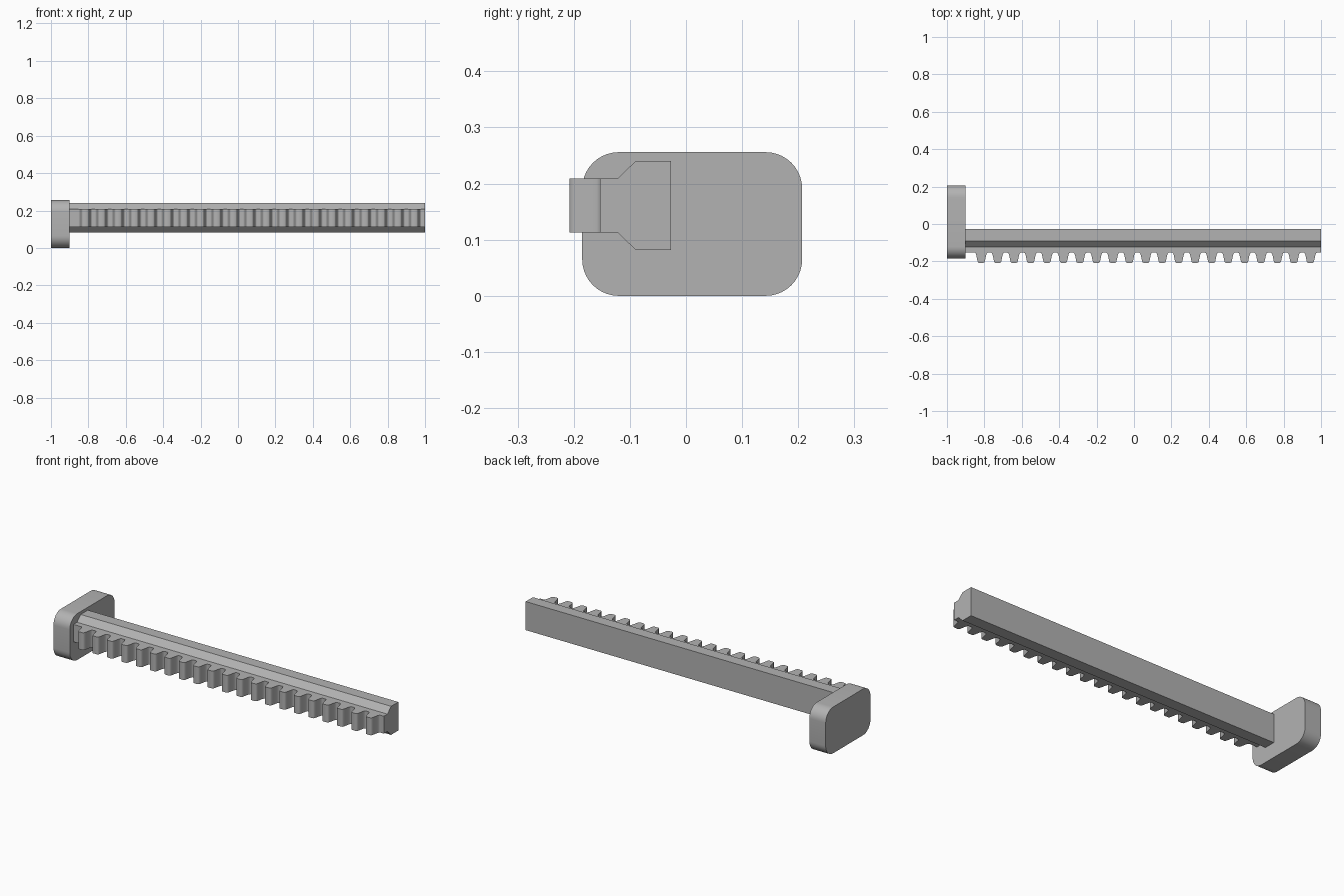
import bpy
import bmesh
import math
from mathutils import Vector

if "Cube" in bpy.data.objects:
    bpy.data.objects.remove(bpy.data.objects["Cube"], do_unlink=True)

GREY = (0.45, 0.45, 0.45, 1.0)
grey = bpy.data.materials.new("plain_grey")
grey.use_nodes = True
grey.diffuse_color = GREY
grey.node_tree.nodes["Principled BSDF"].inputs["Base Color"].default_value = GREY


def prism(name, outline, direction):
    """Sweep a closed planar outline along a direction into a solid."""
    bm = bmesh.new()
    face = bm.faces.new([bm.verts.new(p) for p in outline])
    swept = bmesh.ops.extrude_face_region(bm, geom=[face])["geom"]
    verts = [g for g in swept if isinstance(g, bmesh.types.BMVert)]
    bmesh.ops.translate(bm, verts=verts, vec=Vector(direction))
    bmesh.ops.recalc_face_normals(bm, faces=bm.faces)
    mesh = bpy.data.meshes.new(name)
    bm.to_mesh(mesh)
    bm.free()
    mesh.materials.append(grey)
    obj = bpy.data.objects.new(name, mesh)
    bpy.context.collection.objects.link(obj)
    return obj


def smooth(obj, degrees):
    bpy.ops.object.select_all(action="DESELECT")
    obj.select_set(True)
    bpy.context.view_layer.objects.active = obj
    bpy.ops.object.shade_smooth_by_angle(angle=math.radians(degrees))


# End plate: rounded rectangle
y0, y1, height, radius, steps = -0.185, 0.207, 0.256, 0.065, 10
corners = [(y1 - radius, height - radius), (y0 + radius, height - radius),
           (y0 + radius, radius), (y1 - radius, radius)]
outline = []
for i, (cy, cz) in enumerate(corners):
    for s in range(steps + 1):
        a = math.pi / 2 * (i + s / steps)
        outline.append((-1, cy + radius * math.cos(a), cz + radius * math.sin(a)))
smooth(prism("end_plate", outline, (0.1, 0, 0)), 30)

# Bar: wide back, chamfered shoulders, narrow front rail
mid = 0.161
half = [(-0.027, 0.079), (-0.09, 0.079), (-0.122, 0.048), (-0.153, 0.048)]
outline = [(-0.9, y, mid + h) for y, h in half]
outline += [(-0.9, y, mid - h) for y, h in reversed(half)]
prism("rack_bar", outline, (1.9, 0, 0))

# Teeth: filleted roots and rounded tips, repeated along the rail
pitch, first, count = 0.088, -0.817, 21
flank = [(0.036, -0.153), (0.032, -0.1545), (0.029, -0.159), (0.026, -0.168),
         (0.0215, -0.190), (0.0195, -0.199), (0.017, -0.205), (0.012, -0.208)]
outline = [(first + w, y, mid - 0.048) for w, y in flank]
outline += [(first - w, y, mid - 0.048) for w, y in reversed(flank)]
teeth = prism("rack_teeth", outline, (0, 0, 0.096))
smooth(teeth, 40)
array = teeth.modifiers.new("repeat", "ARRAY")
array.count = count
array.use_relative_offset = False
array.use_constant_offset = True
array.constant_offset_displace = (pitch, 0, 0)
